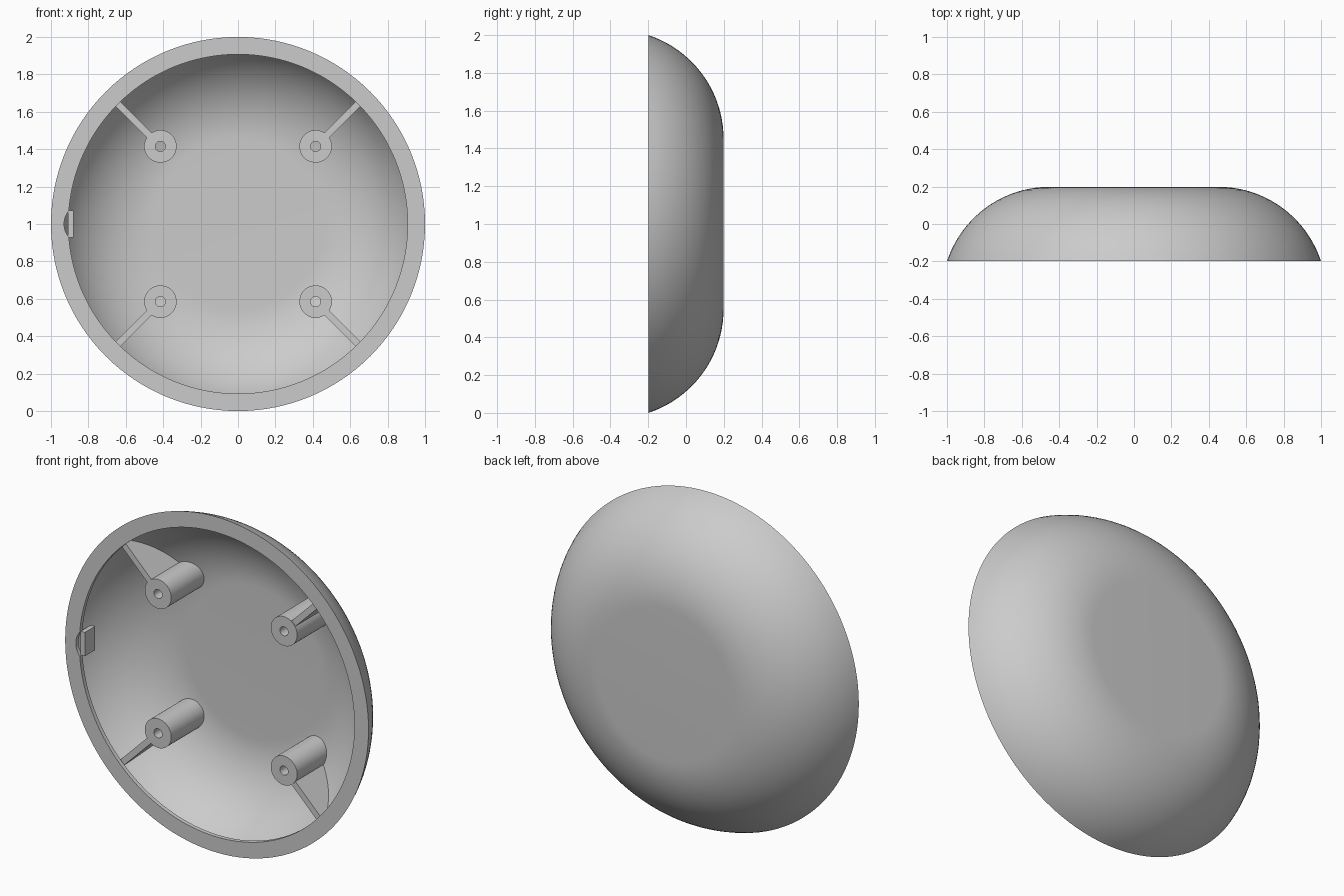
import bpy, bmesh, math
from mathutils import Matrix, Vector

if "Cube" in bpy.data.objects:
    bpy.data.objects.remove(bpy.data.objects["Cube"])

# One plain grey plastic
grey = bpy.data.materials.new("grey plastic")
grey.use_nodes = True
colour = (0.6, 0.6, 0.6, 1)
grey.diffuse_color = colour
grey.node_tree.nodes["Principled BSDF"].inputs["Base Color"].default_value = colour

FRONT, BACK = -0.199, 0.199
FLAT_R, ARC_R, WALL = 0.45, 0.579, 0.044
LIP_R, LIP_BACK = 0.907, FRONT + 0.025
ARC_Y = BACK - ARC_R
HUB = Vector((0, 0, 1))


def finish(name, bm):
    bmesh.ops.recalc_face_normals(bm, faces=bm.faces)
    mesh = bpy.data.meshes.new(name)
    bm.to_mesh(mesh)
    bm.free()
    obj = bpy.data.objects.new(name, mesh)
    bpy.context.collection.objects.link(obj)
    mesh.materials.append(grey)
    return obj


def smooth(obj):
    bpy.ops.object.select_all(action='DESELECT')
    obj.select_set(True)
    bpy.context.view_layer.objects.active = obj
    bpy.ops.object.shade_smooth_by_angle(angle=math.radians(30))


def lathe(name, profile, centre, steps, closed):
    """Spin (radius, y) points around a y-parallel axis."""
    bm = bmesh.new()
    verts = [bm.verts.new((r, y, 0)) for r, y in profile]
    pairs = list(zip(verts, verts[1:])) + ([(verts[-1], verts[0])] if closed else [])
    edges = [bm.edges.new(p) for p in pairs]
    bmesh.ops.spin(bm, geom=verts + edges, cent=(0, 0, 0), axis=(0, 1, 0),
                   angle=math.tau, steps=steps)
    bmesh.ops.remove_doubles(bm, verts=bm.verts, dist=1e-5)
    bmesh.ops.translate(bm, verts=bm.verts, vec=centre)
    return finish(name, bm)


def prism(name, outline, thickness, matrix):
    """Extrude an (x, y) outline evenly to both sides along z."""
    bm = bmesh.new()
    face = bm.faces.new([bm.verts.new((x, y, -thickness / 2)) for x, y in outline])
    top = bmesh.ops.extrude_face_region(bm, geom=[face])["geom"]
    bmesh.ops.translate(bm, vec=(0, 0, thickness),
                        verts=[v for v in top if isinstance(v, bmesh.types.BMVert)])
    bmesh.ops.transform(bm, matrix=matrix, verts=bm.verts)
    return finish(name, bm)


def arc(radius, y_end, steps):
    """Rounded shoulder from the flat back down to the depth y_end."""
    end = math.acos((y_end - ARC_Y) / radius)
    return [(FLAT_R + radius * math.sin(end * i / steps),
             ARC_Y + radius * math.cos(end * i / steps)) for i in range(steps + 1)]


# Thin dished shell with a lip turned in around the rim
outer = arc(ARC_R, FRONT, 20)
inner = arc(ARC_R - WALL, LIP_BACK, 20)
lip = [(LIP_R, FRONT), (LIP_R, LIP_BACK)]
profile = [(0, BACK)] + outer + lip + inner[::-1] + [(0, BACK - WALL)]
shell = lathe("shell", profile, HUB, 128, False)

# Rounded notch through the lip
notch = lathe("notch_cutter", [(0, -0.3), (0.11, -0.3), (0.11, -0.155), (0, -0.155)],
              Vector((-0.82, 0, 1)), 64, False)
notch.hide_render = True
notch.hide_set(True)
cut = shell.modifiers.new("notch", 'BOOLEAN')
cut.operation = 'DIFFERENCE'
cut.solver = 'EXACT'
cut.object = notch
bpy.context.view_layer.objects.active = shell
bpy.ops.object.modifier_apply(modifier=cut.name)
bpy.data.objects.remove(notch)
smooth(shell)

# Locking tab standing across the notch
prism("locking_tab", [(-0.908, -0.185), (-0.88, -0.185), (-0.88, -0.09), (-0.908, -0.09)],
      0.142, Matrix.Translation(HUB))

# Four hollow screw posts, each with a rib to the wall
BOSS, BOSS_R, HOLE_R = 0.587, 0.087, 0.027
POST_FRONT, POST_BACK = -0.16, 0.152
places = {"upper_left": 45, "upper_right": 135, "lower_right": 225, "lower_left": 315}
for place, degrees in places.items():
    a = math.radians(degrees)
    centre = HUB + Vector((math.cos(a), 0, math.sin(a))) * BOSS
    post = lathe("screw_post_" + place,
                 [(HOLE_R, POST_FRONT), (BOSS_R, POST_FRONT),
                  (BOSS_R, POST_BACK), (HOLE_R, POST_BACK)],
                 centre, 48, True)
    smooth(post)
    edge = [p for p in arc(ARC_R - WALL + 0.015, POST_FRONT + 0.004, 16) if p[0] > BOSS + 0.05]
    outline = [(edge[0][0], edge[-1][1])] + edge
    prism("rib_" + place, outline, 0.036,
          Matrix.Translation(HUB) @ Matrix.Rotation(-a, 4, 'Y'))
